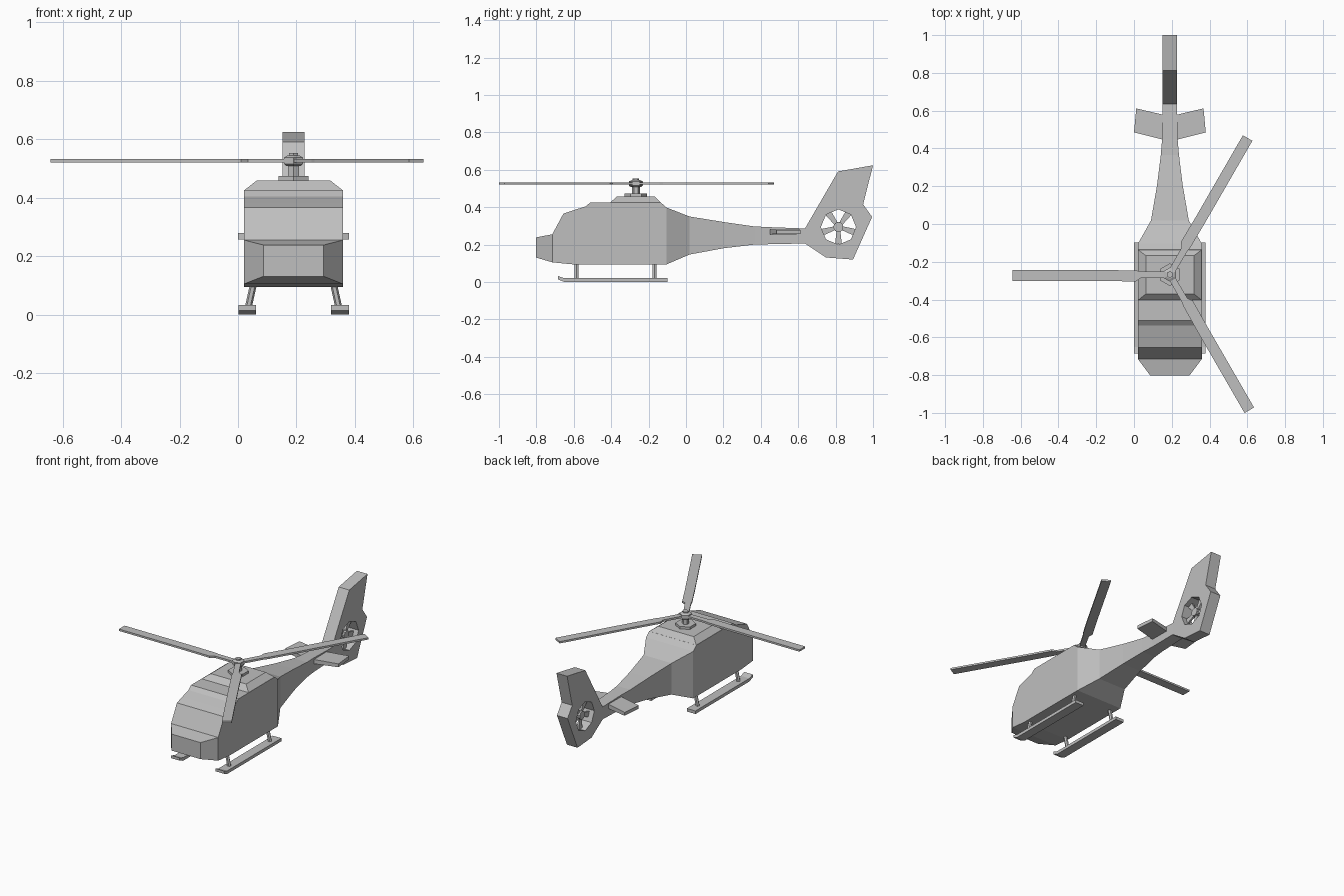
import bpy
import bmesh
from math import sin, cos, pi, radians
from mathutils import Vector, Matrix

if "Cube" in bpy.data.objects:
    bpy.data.objects.remove(bpy.data.objects["Cube"])

grey = bpy.data.materials.new("plain_grey")
grey.use_nodes = True
grey.diffuse_color = (0.52, 0.52, 0.52, 1)
grey.node_tree.nodes["Principled BSDF"].inputs["Base Color"].default_value = (0.52, 0.52, 0.52, 1)

CX = 0.19                # centre line of the fuselage
ROTOR_Y = -0.268
FAN_Y, FAN_Z = 0.815, 0.294


def loft(name, rings):
    """Skin equal-length rings of points and cap both ends."""
    bm = bmesh.new()
    loops = [[bm.verts.new(p) for p in ring] for ring in rings]
    n = len(loops[0])
    for a, b in zip(loops, loops[1:]):
        for i in range(n):
            j = (i + 1) % n
            bm.faces.new((a[i], a[j], b[j], b[i]))
    bm.faces.new(loops[0])
    bm.faces.new(loops[-1])
    bmesh.ops.recalc_face_normals(bm, faces=bm.faces)
    mesh = bpy.data.meshes.new(name)
    bm.to_mesh(mesh)
    bm.free()
    mesh.materials.append(grey)
    obj = bpy.data.objects.new(name, mesh)
    bpy.context.collection.objects.link(obj)
    return obj


def ngon(sides, radius, turn=0.0):
    return [(radius * cos(turn + 2 * pi * i / sides),
             radius * sin(turn + 2 * pi * i / sides)) for i in range(sides)]


def side_plate(name, outline, half, y=0.0, z=0.0):
    """Extrude a (y, z) outline sideways about the centre line."""
    return loft(name, [[(CX + s * half, y + u, z + v) for u, v in outline] for s in (-1, 1)])


def stack(name, sides, levels):
    """Upright faceted part on the rotor axis from (radius, z) levels."""
    return loft(name, [[(CX + u, ROTOR_Y + v, z) for u, v in ngon(sides, r, pi / 2)]
                       for r, z in levels])


# Fuselage and tail boom: y, half width, bottom, top
stations = [
    (-0.803, 0.103, 0.131, 0.238), (-0.715, 0.169, 0.105, 0.255),
    (-0.655, 0.169, 0.099, 0.366), (-0.60, 0.169, 0.094, 0.384),
    (-0.537, 0.169, 0.094, 0.404), (-0.51, 0.169, 0.094, 0.426),
    (-0.136, 0.169, 0.094, 0.426), (-0.104, 0.169, 0.094, 0.398),
    (0.019, 0.10, 0.147, 0.35), (0.205, 0.068, 0.181, 0.32),
    (0.366, 0.048, 0.20, 0.297), (0.45, 0.041, 0.202, 0.293),
    (0.64, 0.038, 0.206, 0.286),
]
loft("fuselage", [[(CX - w, y, b), (CX + w, y, b), (CX + w, y, t), (CX - w, y, t)]
                  for y, w, b, t in stations])

# Engine cover on the roof
loft("engine_cover", [[(CX - w, f, z), (CX + w, f, z), (CX + w, k, z), (CX - w, k, z)]
                      for w, f, k, z in ((0.169, -0.404, -0.136, 0.425),
                                         (0.127, -0.37, -0.168, 0.458))])

# Tail fin with an eight-sided fan opening
fin = side_plate("tail_fin", [(0.636, 0.286), (0.813, 0.591), (1.0, 0.624), (0.947, 0.415),
                              (0.995, 0.348), (0.893, 0.12), (0.748, 0.131), (0.636, 0.206)], 0.038)
cutter = side_plate("fan_cutter", ngon(8, 0.094), 0.1, FAN_Y, FAN_Z)
cutter.hide_render = True
cut = fin.modifiers.new("fan_opening", "BOOLEAN")
cut.operation = "DIFFERENCE"
cut.solver = "EXACT"
cut.object = cutter
bpy.context.view_layer.objects.active = fin
bpy.ops.object.modifier_apply(modifier=cut.name)
bpy.data.objects.remove(cutter)

# Tail fan
side_plate("fan_hub", ngon(10, 0.027, pi / 2), 0.018, FAN_Y, FAN_Z)
for i in range(5):
    turn = Matrix.Rotation(-pi / 2 + i * 2 * pi / 5, 2)
    blade = [turn @ Vector(p) for p in ((0.02, -0.01), (0.091, -0.018),
                                        (0.091, 0.018), (0.02, 0.01))]
    side_plate(f"fan_blade_{i + 1}", blade, 0.006, FAN_Y, FAN_Z)

# Stabilisers, skids and struts on both sides
for side, s in (("left", 1), ("right", -1)):
    loft(f"stabiliser_{side}", [
        [(CX + s * x, f, m - h), (CX + s * x, k, m - h), (CX + s * x, k, m + h), (CX + s * x, f, m + h)]
        for x, f, k, m, h in ((0.03, 0.445, 0.577, 0.268, 0.014),)
    ] + [[(CX + s * x, y, 0.268 + dz) for x, y, dz in
          ((0.19, 0.485, -0.011), (0.178, 0.612, -0.011),
           (0.178, 0.612, 0.011), (0.19, 0.485, 0.011))]])

    loft(f"skid_{side}", [[(CX + s * x, y, z), (CX + s * (x + 0.061), y, z),
                           (CX + s * (x + 0.061), y, z + h), (CX + s * x, y, z + h)]
                          for x, y, z, h in ((0.128, -0.685, 0.014, 0.018),
                                             (0.128, -0.65, 0.0, 0.02),
                                             (0.128, -0.098, 0.0, 0.02))])
    for place, y in (("front", -0.585), ("back", -0.168)):
        loft(f"strut_{place}_{side}", [[(CX + s * (x + u), y + v, z) for u, v in ngon(6, 0.012)]
                                       for x, z in ((0.158, 0.01), (0.138, 0.1))])

# Rotor mast and hub
stack("mast_plate", 6, [(0.06, 0.455), (0.06, 0.474)])
stack("mast", 6, [(0.021, 0.47), (0.021, 0.515)])
stack("rotor_hub", 6, [(0.028, 0.508), (0.037, 0.515), (0.037, 0.538), (0.022, 0.545)])
stack("rotor_cap", 6, [(0.018, 0.543), (0.018, 0.553)])

# Main rotor blades with a narrow neck: radius, trailing edge, leading edge
sections = [(0.02, 0.017, -0.017), (0.155, 0.018, -0.018), (0.18, 0.036, -0.022),
            (0.34, 0.034, -0.024), (0.832, 0.034, -0.024)]
for i, angle in enumerate((180, 60, -60)):
    place = Matrix.Translation((CX, ROTOR_Y, 0.526)) @ Matrix.Rotation(radians(angle), 4, "Z")
    loft(f"rotor_blade_{i + 1}", [[place @ Vector((r, t, h)) for t, h in
                                   ((a, -0.006), (b, -0.006), (b, 0.006), (a, 0.006))]
                                  for r, a, b in sections])
